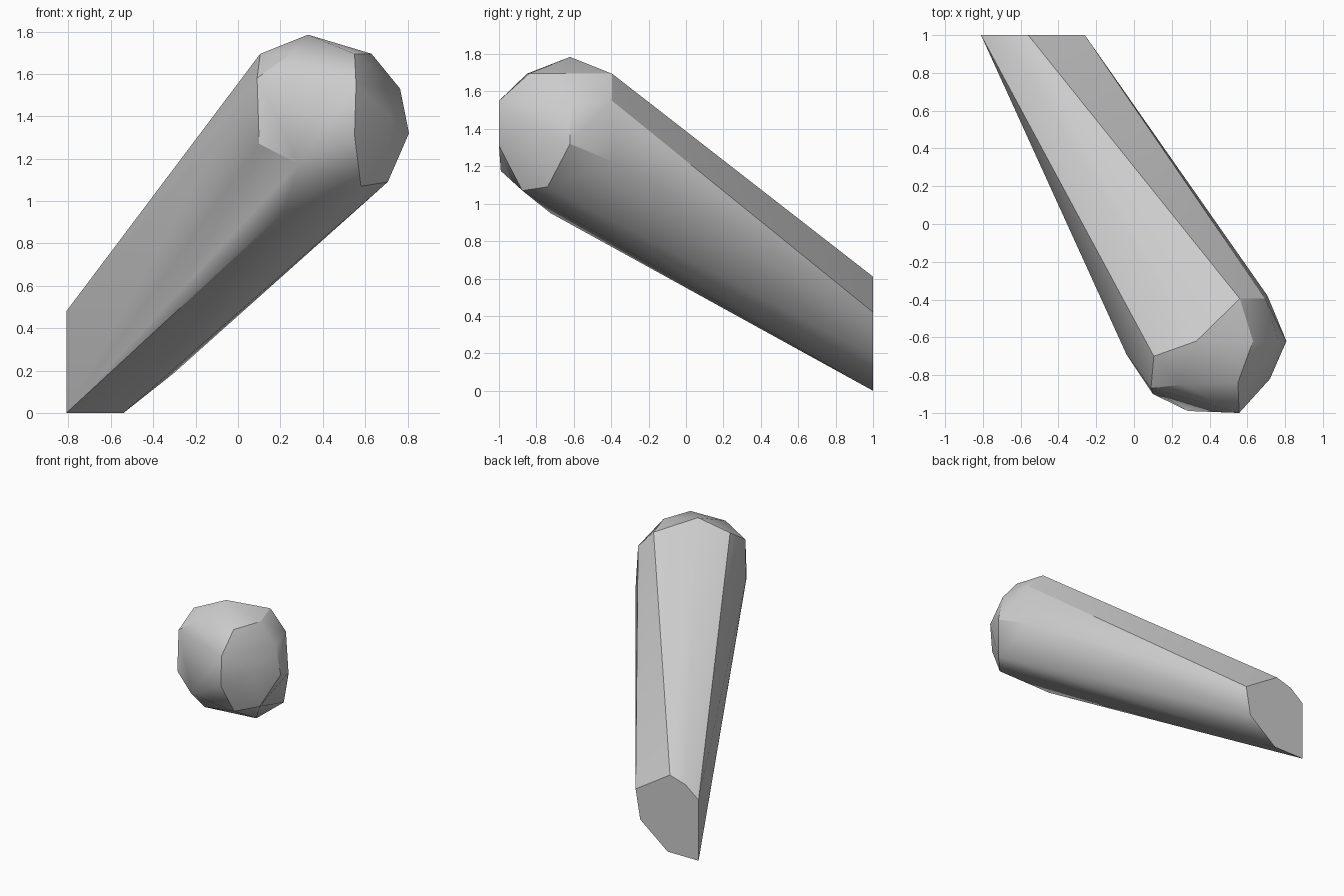
import bpy, bmesh, math

cube = bpy.data.objects.get("Cube")
if cube:
    bpy.data.objects.remove(cube, do_unlink=True)

# Single grey material
grey = bpy.data.materials.new("light_grey")
grey.use_nodes = True
colour = (0.6, 0.6, 0.6, 1.0)
grey.diffuse_color = colour
grey.node_tree.nodes["Principled BSDF"].inputs["Base Color"].default_value = colour

# Slanted cut end: (x, z) profile lying on y = 1
cut_end = [(-.81, 0), (-.54, 0), (-.30, .19), (-.26, .42),
           (-.56, .61), (-.695, .57), (-.81, .48)]

# Faceted rounded head, by region
head_top = [(.33, -.62, 1.785), (.105, -.70, 1.695), (.63, -.62, 1.695),
            (.56, -.395, 1.695), (.25, -.85, 1.695), (.55, -.84, 1.695)]
head_front = [(.557, -1, 1.55), (.55, -1, 1.31), (.285, -.99, 1.175),
              (.10, -.90, 1.27), (.09, -.87, 1.58)]
head_right = [(.765, -.62, 1.53), (.807, -.62, 1.32), (.72, -.82, 1.40),
              (.695, -.395, 1.55), (.707, -.38, 1.22)]
head_under = [(.707, -.74, 1.09), (.58, -.875, 1.07), (.22, -.725, .95)]
head_left = [(-.04, -.69, 1.36)]

points = [(x, 1.0, z) for x, z in cut_end]
points += head_top + head_front + head_right + head_under + head_left

# Skin the head and cut end with one convex shell
bm = bmesh.new()
for p in points:
    bm.verts.new(p)
hull = bmesh.ops.convex_hull(bm, input=bm.verts)
loose = [v for v in bm.verts if not v.link_faces]
bmesh.ops.delete(bm, geom=loose, context='VERTS')
# Merge the flat facets into single faces
bmesh.ops.dissolve_limit(bm, angle_limit=math.radians(2),
                         verts=bm.verts, edges=bm.edges)
bmesh.ops.recalc_face_normals(bm, faces=bm.faces)

mesh = bpy.data.meshes.new("tapered_club")
bm.to_mesh(mesh)
bm.free()
mesh.materials.append(grey)
club = bpy.data.objects.new("tapered_club", mesh)
bpy.context.collection.objects.link(club)

# Soft shading along the shaft, crisp edges on the cut end
bpy.ops.object.select_all(action='DESELECT')
club.select_set(True)
bpy.context.view_layer.objects.active = club
bpy.ops.object.shade_smooth_by_angle(angle=math.radians(30))
